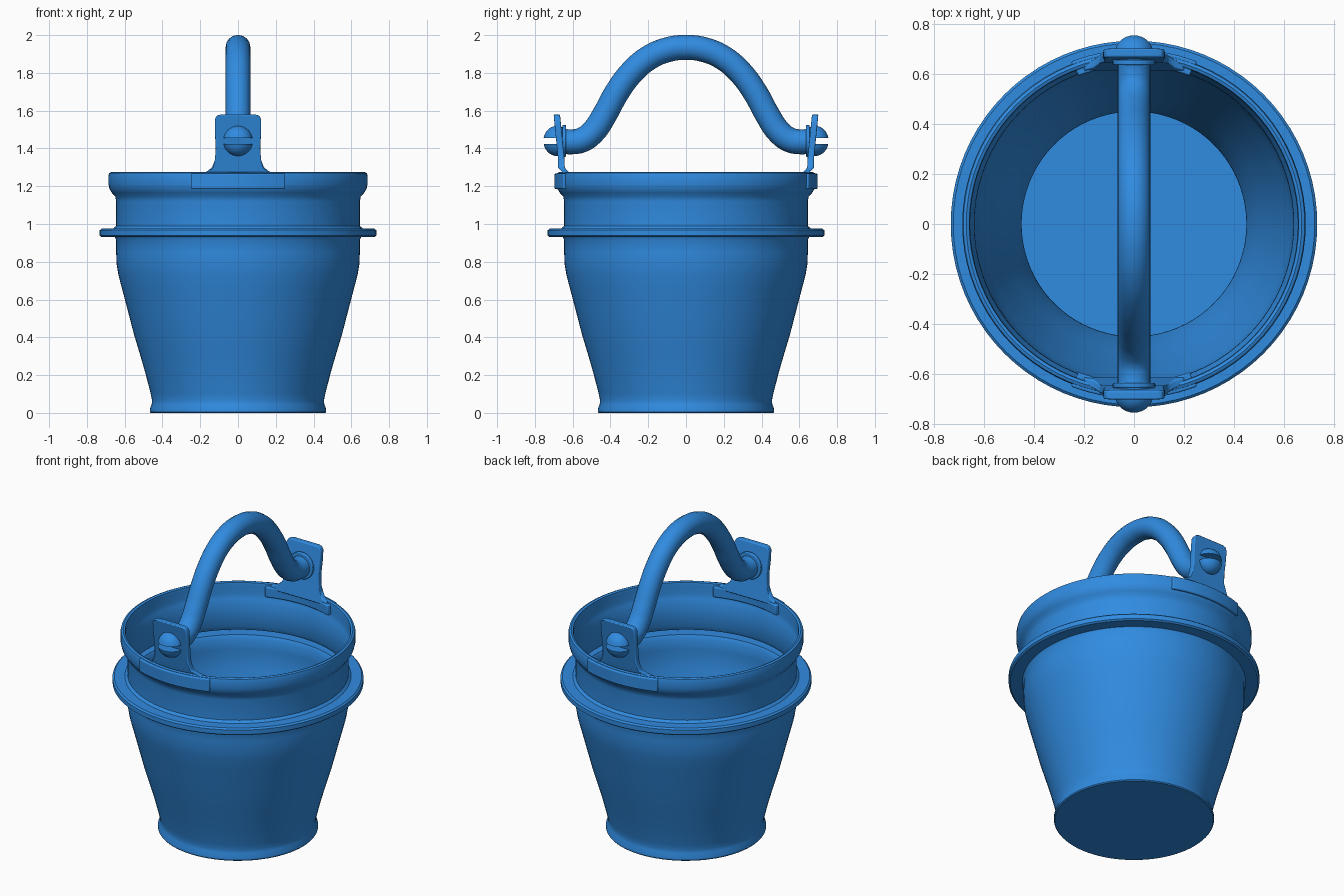
import bpy, bmesh, math
from mathutils import Matrix, Vector

if "Cube" in bpy.data.objects:
    bpy.data.objects.remove(bpy.data.objects["Cube"])

blue = bpy.data.materials.new("bright blue")
blue.diffuse_color = (0.03, 0.26, 0.75, 1)
blue.use_nodes = True
blue.node_tree.nodes["Principled BSDF"].inputs["Base Color"].default_value = blue.diffuse_color


def finish(name, bm, angle=35, bevel=0):
    bmesh.ops.recalc_face_normals(bm, faces=bm.faces)
    me = bpy.data.meshes.new(name)
    bm.to_mesh(me)
    bm.free()
    me.materials.append(blue)
    ob = bpy.data.objects.new(name, me)
    bpy.context.collection.objects.link(ob)
    if bevel:
        b = ob.modifiers.new("bevel", 'BEVEL')
        b.width, b.segments, b.limit_method = bevel, 3, 'ANGLE'
    bpy.ops.object.select_all(action='DESELECT')
    ob.select_set(True)
    bpy.context.view_layer.objects.active = ob
    bpy.ops.object.shade_smooth_by_angle(angle=math.radians(angle))
    return ob


def spin_profile(profile, start, sweep, steps, closed):
    """Sweep a closed (radius, z) profile round the z axis."""
    bm = bmesh.new()
    vs = [bm.verts.new((r, 0, z)) for r, z in profile]
    n = len(vs)
    pairs = range(n) if closed else range(n - 1)
    edges = [bm.edges.new((vs[i], vs[(i + 1) % n])) for i in pairs]
    full = abs(sweep - math.tau) < 1e-6
    geom = vs + edges
    if closed and not full:
        geom = vs + edges + [bm.faces.new(vs)]
    bmesh.ops.rotate(bm, verts=vs, cent=(0, 0, 0), matrix=Matrix.Rotation(start, 3, 'Z'))
    bmesh.ops.spin(bm, geom=geom, cent=(0, 0, 0), axis=(0, 0, 1),
                   angle=sweep, steps=steps, use_duplicate=False)
    bmesh.ops.remove_doubles(bm, verts=bm.verts, dist=1e-4)
    return bm


# Bucket: thin pressed wall with a foot, a hollow bead and a rolled rim
outer = [(0, 0), (.462, 0), (.467, .006), (.467, .02), (.457, .045), (.455, .065), (.462, .10),
         (.49, .21), (.522, .32), (.552, .42), (.583, .54), (.612, .65),
         (.633, .73), (.643, .79), (.645, .85), (.645, .915), (.652, .93),
         (.722, .93), (.732, .938), (.732, .967), (.722, .976), (.66, .976),
         (.645, .99), (.645, 1.12), (.65, 1.145), (.668, 1.165), (.68, 1.185),
         (.686, 1.21), (.686, 1.255), (.682, 1.27), (.67, 1.275)]
inner = [(.658, 1.27), (.655, 1.25), (.657, 1.20), (.65, 1.17), (.638, 1.14),
         (.637, 1.0), (.65, .97), (.718, .969), (.724, .96), (.724, .945),
         (.718, .938), (.65, .938), (.637, .915), (.637, .85), (.635, .79),
         (.625, .73), (.604, .65), (.575, .54), (.544, .42), (.514, .32),
         (.482, .21), (.455, .10), (.449, .06), (.459, .02), (.457, .008), (0, .008)]
finish("bucket_body", spin_profile(outer + inner, 0, math.tau, 80, False))

# Handle: swept tube, mirrored path in the y-z plane
half = [(.1, 1.922), (.2, 1.878), (.29, 1.80), (.37, 1.69), (.43, 1.58),
        (.49, 1.49), (.55, 1.445), (.61, 1.435), (.665, 1.44)]
path = [(-y, z) for y, z in reversed(half)] + [(0, 1.935)] + half
cu = bpy.data.curves.new("handle", 'CURVE')
cu.dimensions = '3D'
cu.bevel_depth, cu.bevel_resolution, cu.resolution_u = .066, 6, 5
cu.use_fill_caps = True
sp = cu.splines.new('BEZIER')
sp.bezier_points.add(len(path) - 1)
for p, (y, z) in zip(sp.bezier_points, path):
    p.co = (0, y, z)
    p.handle_left_type = p.handle_right_type = 'AUTO'
cu.materials.append(blue)
handle = bpy.data.objects.new("handle", cu)
bpy.context.collection.objects.link(handle)

# Outline of the upright ear plate, half of it
ear = [(.20, 1.245), (.20, 1.268), (.165, 1.278), (.137, 1.30), (.122, 1.34), (.118, 1.40),
       (.123, 1.50), (.122, 1.555), (.112, 1.574), (.09, 1.58)]
for s, side in ((-1, "front"), (1, "back")):
    # Ear plate, leaning out slightly
    bm = bmesh.new()
    ring = ear + [(-x, z) for x, z in reversed(ear)]
    f = bm.faces.new([bm.verts.new((x, math.sqrt(.685 ** 2 - x * x) - .035 if z < 1.28
                                    else .645 + .03 * (z - 1.28) / .3, z)) for x, z in ring])
    ext = bmesh.ops.extrude_face_region(bm, geom=[f])
    bmesh.ops.translate(bm, vec=(0, .034, 0),
                        verts=[v for v in ext['geom'] if isinstance(v, bmesh.types.BMVert)])
    for v in bm.verts:
        v.co.y = (v.co.y - .008) * s
    finish(side + "_ear_plate", bm, 30, .006)

    # Clips hugging the rim outside and inside
    for nm, r0, r1, z0, z1, a in (("outer", .675, .696, 1.185, 1.268, .37),
                                  ("inner", .632, .662, 1.195, 1.26, .36)):
        bm = spin_profile([(r0, z0), (r1, z0), (r1, z1), (r0, z1)],
                          s * math.pi / 2 - a, 2 * a, 14, True)
        finish(side + "_" + nm + "_rim_clip", bm, 30, .007)

    # Slotted rivet head: two halves of a flattened dome
    for t, nm in ((1, "upper"), (-1, "lower")):
        bm = bmesh.new()
        bmesh.ops.create_uvsphere(bm, u_segments=32, v_segments=16, radius=1)
        bmesh.ops.scale(bm, vec=(.078, .072, .08), verts=bm.verts)
        cut = bmesh.ops.bisect_plane(bm, geom=bm.verts[:] + bm.edges[:] + bm.faces[:],
                                     plane_co=(0, 0, .016 * t), plane_no=(0, 0, -t),
                                     clear_outer=True)
        bmesh.ops.holes_fill(bm, edges=[e for e in cut['geom_cut']
                                        if isinstance(e, bmesh.types.BMEdge)])
        bmesh.ops.translate(bm, vec=(0, .683 * s, 1.44), verts=bm.verts)
        finish(side + "_" + nm + "_rivet_head", bm)

    # Washer between handle end and plate
    bm = bmesh.new()
    bmesh.ops.create_cone(bm, cap_ends=True, segments=32, radius1=.085, radius2=.085, depth=.02,
                          matrix=Matrix.Translation((0, .645 * s, 1.44)) @ Matrix.Rotation(math.pi / 2, 4, 'X'))
    finish(side + "_washer", bm, 35, .005)
